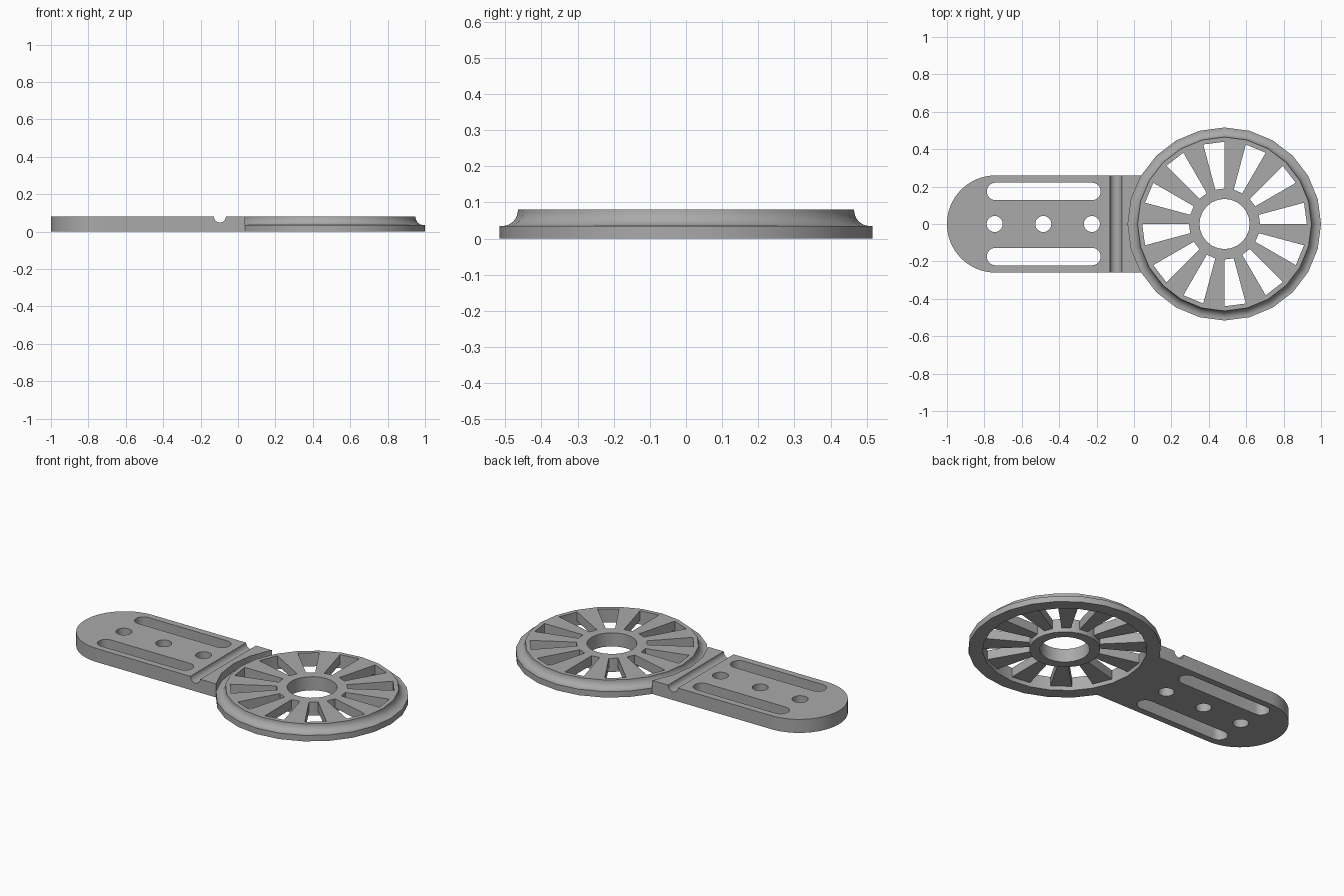
import bpy, bmesh
from math import cos, sin, pi, radians

cube = bpy.data.objects.get("Cube")
if cube:
    bpy.data.objects.remove(cube, do_unlink=True)

HEIGHT, CENTRE, RIM, SEGS = 0.08, 0.484, 0.516, 24
WINDOW_OUT, HUB, BORE = 0.44, 0.19, 0.134
HALF_WIDTH = 0.26

grey = bpy.data.materials.new("plain grey")
grey.diffuse_color = (0.4, 0.4, 0.4, 1)
grey.use_nodes = True
grey.node_tree.nodes["Principled BSDF"].inputs["Base Color"].default_value = (0.4, 0.4, 0.4, 1)


def add_object(name, bm):
    bmesh.ops.recalc_face_normals(bm, faces=bm.faces)
    mesh = bpy.data.meshes.new(name)
    bm.to_mesh(mesh)
    bm.free()
    mesh.materials.append(grey)
    obj = bpy.data.objects.new(name, mesh)
    bpy.context.collection.objects.link(obj)
    return obj


def smooth(obj):
    bpy.ops.object.select_all(action="DESELECT")
    obj.select_set(True)
    bpy.context.view_layer.objects.active = obj
    bpy.ops.object.shade_smooth_by_angle(angle=radians(30))


def prism(bm, outline, z0, z1):
    """Extrude a flat outline between two heights."""
    face = bm.faces.new([bm.verts.new((x, y, z0)) for x, y in outline])
    top = bmesh.ops.extrude_face_region(bm, geom=[face])["geom"]
    verts = [v for v in top if isinstance(v, bmesh.types.BMVert)]
    bmesh.ops.translate(bm, verts=verts, vec=(0, 0, z1 - z0))


def arc(x, y, r, start, end, n):
    angles = [radians(start + (end - start) * i / n) for i in range(n + 1)]
    return [(x + r * cos(a), y + r * sin(a)) for a in angles]


def circle(x, y, r, n):
    return arc(x, y, r, 0, 360, n)[:-1]


def lathe(name, profile):
    """Sweep a closed (radius, height) profile around the wheel axis."""
    bm = bmesh.new()
    rings = []
    for i in range(SEGS):
        a = 2 * pi * i / SEGS
        rings.append([bm.verts.new((CENTRE + r * cos(a), r * sin(a), z)) for r, z in profile])
    for i, ring in enumerate(rings):
        after = rings[(i + 1) % SEGS]
        for j in range(len(profile)):
            k = (j + 1) % len(profile)
            bm.faces.new((ring[j], after[j], after[k], ring[k]))
    smooth(add_object(name, bm))


# Wheel rim with a concave cove above its lower ledge
cove = [(0.508 - 0.043 * sin(t), HEIGHT - 0.045 * cos(t))
        for t in [pi / 2 * i / 8 for i in range(9)]]
lathe("wheel_rim", [(WINDOW_OUT, 0), (RIM, 0), (RIM, 0.035)] + cove + [(WINDOW_OUT, HEIGHT)])

# Hub ring around the bore
lathe("wheel_hub", [(BORE, 0), (HUB, 0), (HUB, HEIGHT), (BORE, HEIGHT)])

# Twelve spokes, each one rim segment wide, raised above the underside
bm = bmesh.new()
for i in range(12):
    a, b = 30 * i + 15, 30 * i + 30
    wedge = arc(CENTRE, 0, HUB, a, b, 1) + arc(CENTRE, 0, WINDOW_OUT, b, a, 1)
    prism(bm, wedge, 0.025, HEIGHT)
add_object("wheel_spokes", bm)

# Arm plate with a round end
bm = bmesh.new()
plate = arc(HALF_WIDTH - 1, 0, HALF_WIDTH, 90, 270, 32)
prism(bm, plate + [(0.2, -HALF_WIDTH), (0.2, HALF_WIDTH)], 0, HEIGHT)
arm = add_object("arm", bm)

# Cutter: wheel clearance, slots, bolt holes and the cross groove
bm = bmesh.new()
prism(bm, circle(CENTRE, 0, RIM, SEGS), -0.1, 0.2)
for x in (-0.745, -0.485, -0.225):
    prism(bm, circle(x, 0, 0.043, 24), -0.1, 0.2)
for y in (-0.174, 0.174):
    slot = arc(-0.74, y, 0.047, 90, 270, 12) + arc(-0.225, y, 0.047, -90, 90, 12)
    prism(bm, slot, -0.1, 0.2)
groove = circle(0, 0, 0.032, 24)
ends = [[bm.verts.new((x - 0.097, y, z + HEIGHT)) for x, z in groove] for y in (-0.4, 0.4)]
for end in ends:
    bm.faces.new(end)
for i in range(len(groove)):
    j = (i + 1) % len(groove)
    bm.faces.new((ends[0][i], ends[0][j], ends[1][j], ends[1][i]))
cutter = add_object("arm_cutter", bm)
cutter.hide_render = True

cut = arm.modifiers.new("cutouts", "BOOLEAN")
cut.operation = "DIFFERENCE"
cut.solver = "EXACT"
cut.object = cutter
bpy.context.view_layer.objects.active = arm
bpy.ops.object.modifier_apply(modifier=cut.name)
bpy.data.objects.remove(cutter, do_unlink=True)
smooth(arm)
